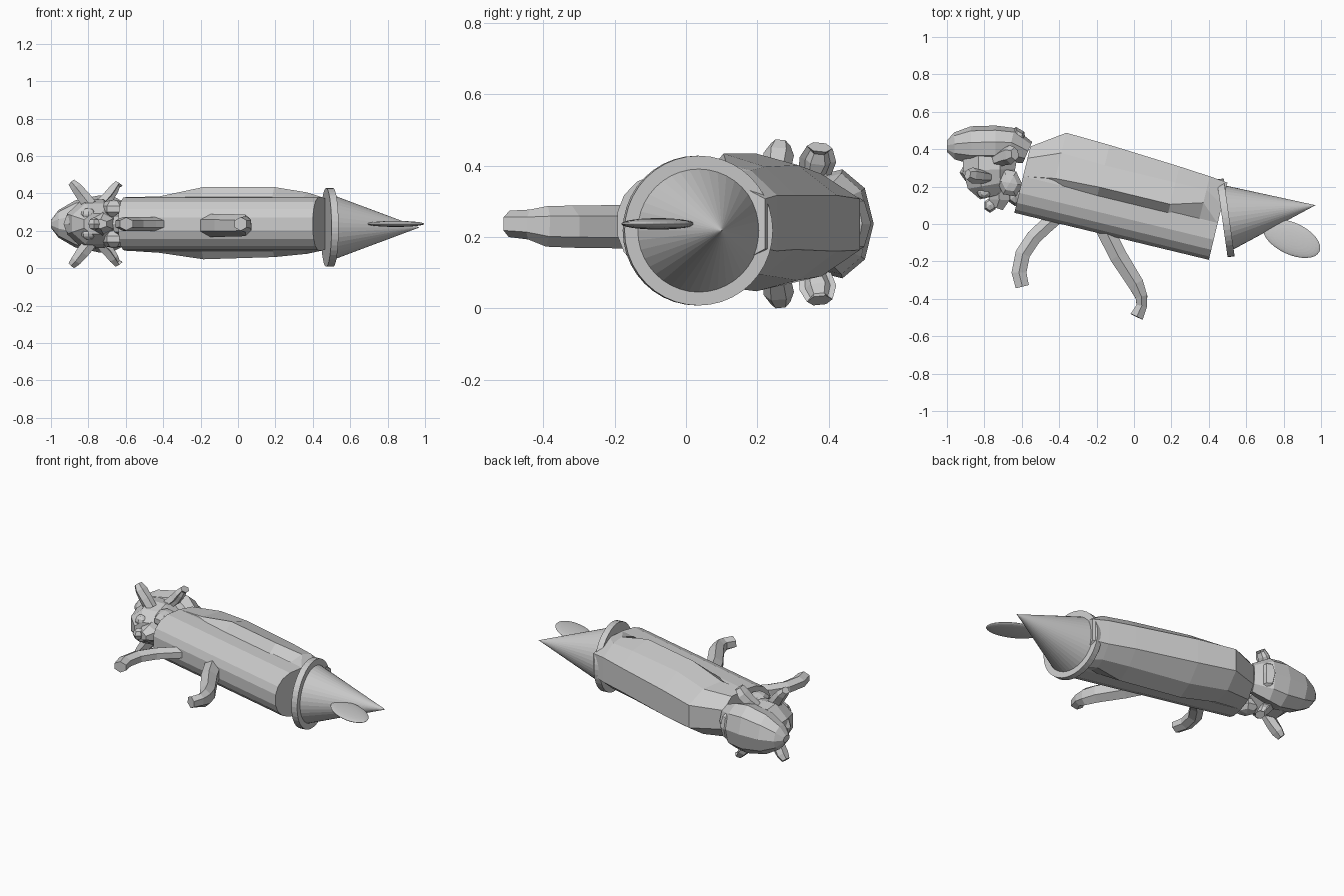
import bpy, bmesh
from math import sin, cos, pi, radians
from mathutils import Vector as V, Matrix as M

if "Cube" in bpy.data.objects:
    bpy.data.objects.remove(bpy.data.objects["Cube"])

MID = 0.237  # height of the mirror plane


def add(name, bm):
    bmesh.ops.recalc_face_normals(bm, faces=bm.faces)
    me = bpy.data.meshes.new(name)
    bm.to_mesh(me)
    bm.free()
    ob = bpy.data.objects.new(name, me)
    bpy.context.collection.objects.link(ob)
    return ob


def loft(name, rings):
    """Skin a list of equal-length point rings and cap both ends."""
    bm = bmesh.new()
    vs = [[bm.verts.new(p) for p in r] for r in rings]
    n = len(vs[0])
    for a, b in zip(vs, vs[1:]):
        for i in range(n):
            j = (i + 1) % n
            bm.faces.new((a[i], a[j], b[j], b[i]))
    bm.faces.new(vs[0])
    bm.faces.new(vs[-1])
    return add(name, bm)


def tube(name, pts, radii, ref=(0, 0, 1), n=6):
    """Sweep an n-gon; each radius pair is (along ref, across ref)."""
    pts = [V(p) for p in pts]
    k = 1 / cos(pi / n)
    ka = 1 if n == 6 else k
    angles = [2 * pi * (j + .5) / n for j in range(n)]
    rings = []
    for i, (p, (a, b)) in enumerate(zip(pts, radii)):
        t = (pts[min(i + 1, len(pts) - 1)] - pts[max(i - 1, 0)]).normalized()
        c = t.cross(V(ref)).normalized()
        s = c.cross(t)
        rings.append([p + s * a * ka * sin(q) + c * b * k * cos(q) for q in angles])
    return loft(name, rings)


def blob(name, loc, size, rot=0, u=8, v=6):
    bm = bmesh.new()
    bmesh.ops.create_uvsphere(bm, u_segments=u, v_segments=v, radius=1)
    bm.transform(M.Translation(loc) @ M.Rotation(radians(rot), 4, 'Z') @ M.Diagonal((*size, 1)))
    return add(name, bm)


# Body frame: the figure lies at an angle in the ground plane
origin, du, dv = V((-0.64, 0.06, MID)), V((0.972, -0.235, 0)), V((0.235, 0.972, 0))


def section(u, half, low=1):
    pts = [(v, z) for v, z in half] + [(v, -z * low) for v, z in reversed(half)]
    return [origin + du * u + dv * v + V((0, 0, z)) for v, z in pts]


# Belly: straight faceted half-round bar
belly = [(0.0, 0.035), (0.018, 0.08), (0.055, 0.118), (0.11, 0.14), (0.20, 0.144), (0.30, 0.13)]
loft("belly", [section(u, belly) for u in (0, 1.07)])

# Back: wider shell that stands proud of the belly
loft("back_shell", [
    section(0.00, [(0.19, 0.12), (0.20, 0.143), (0.30, 0.13), (0.364, 0.06)]),
    section(0.17, [(0.19, 0.13), (0.23, 0.147), (0.37, 0.14), (0.481, 0.07)], 1.05),
    section(0.41, [(0.19, 0.14), (0.24, 0.197), (0.36, 0.165), (0.472, 0.08)], .96),
    section(0.80, [(0.19, 0.14), (0.24, 0.197), (0.36, 0.16), (0.448, 0.08)], .9),
    section(0.97, [(0.19, 0.14), (0.29, 0.168), (0.36, 0.15), (0.435, 0.08)], .95),
    section(1.07, [(0.19, 0.13), (0.20, 0.143), (0.30, 0.135), (0.425, 0.07)])])

# Two bent limbs
tube("arm", [(-.40, .05, MID), (-.465, -.005, MID), (-.535, -.07, MID), (-.595, -.16, MID),
             (-.615, -.26, MID), (-.597, -.335, MID)], [(.037, .04)] * 5 + [(.035, .036)])
tube("leg", [(-.18, .02, .229), (-.12, -.10, .229), (-.085, -.17, .229), (.01, -.32, .229),
             (.04, -.39, .23), (.041, -.44, .235), (.014, -.496, .237)],
     [(.062, .048), (.062, .047), (.061, .047), (.059, .042), (.057, .032), (.042, .028), (.037, .036)])

# Cone and its brim, on an axis of their own
tilt = M.Translation((0.49, 0.033, 0.218)) @ M.Rotation(radians(8), 4, 'Z') @ M.Rotation(pi / 2, 4, 'Y')
for name, r1, r2, depth, off in (("brim", .21, .21, .038, 0), ("cone", .174, 0, .47, .25)):
    bm = bmesh.new()
    bmesh.ops.create_cone(bm, cap_ends=True, segments=40, radius1=r1, radius2=r2, depth=depth)
    bm.transform(tilt @ M.Translation((0, 0, off)))
    add(name, bm)

# Flat oval blade
blob("oval_blade", (0.843, -0.078, MID), (0.164, 0.085, 0.016), -25, 32, 16)

# Skull and face
tube("skull", [(-1.0, .415, MID), (-.96, .415, MID), (-.87, .418, MID), (-.74, .42, MID),
               (-.66, .42, MID), (-.57, .38, MID)],
     [(.02, .03), (.07, .07), (.12, .098), (.146, .10), (.135, .09), (.09, .06)], n=9)
tube("face", [(-.77, .36, MID), (-.775, .29, MID), (-.765, .21, MID), (-.75, .15, MID)],
     [(.12, .145), (.13, .14), (.108, .125), (.055, .075)], n=8)
tube("muzzle", [(-.73, .22, MID), (-.72, .13, MID), (-.735, .085, MID)],
     [(.075, .06), (.055, .055), (.025, .035)])
blob("nose", (-.77, .10, MID), (.035, .04, .035), 0, 6, 4)
blob("brow", (-.88, .27, MID), (.055, .045, .065), -30, 6, 4)
blob("chin", (-.635, .15, MID), (.045, .055, .06), 0, 6, 4)
blob("nape", (-.62, .455, MID), (.045, .065, .09), 10, 6, 4)

# Eyes, cheeks and ears, mirrored about the middle height
for s, side in ((1, "upper"), (-1, "lower")):
    def at(x, y, dz):
        return (x, y, MID + s * dz)
    blob(side + "_eye", at(-.80, .17, .05), (.04, .035, .035), 0, 8, 6)
    blob(side + "_cheek", at(-.665, .22, .08), (.07, .085, .05), 25, 6, 5)
    tube(side + "_crown_ear", [at(-.79, .25, .10), at(-.83, .255, .15), at(-.865, .26, .195), at(-.89, .265, .222)],
         [(.032, .035), (.038, .034), (.043, .028), (.028, .02)], ref=(0, 1, 0))
    ear = tube(side + "_neck_ear", [at(-.73, .34, .10), at(-.69, .36, .14), at(-.66, .37, .18), at(-.637, .375, .215)],
               [(.035, .035), (.046, .036), (.052, .032), (.036, .022)], ref=(0, 1, 0))
    # Hollow of the ear, pressed into the side facing the body
    bm = bmesh.new()
    bm.from_mesh(ear.data)
    bm.normal_update()
    hollow = [f for f in bm.faces if f.normal.x > .3 and f.normal.z * s < .5 and len(f.verts) == 4]
    bmesh.ops.inset_region(bm, faces=hollow, thickness=.012, depth=-.012)
    bm.to_mesh(ear.data)
    bm.free()
